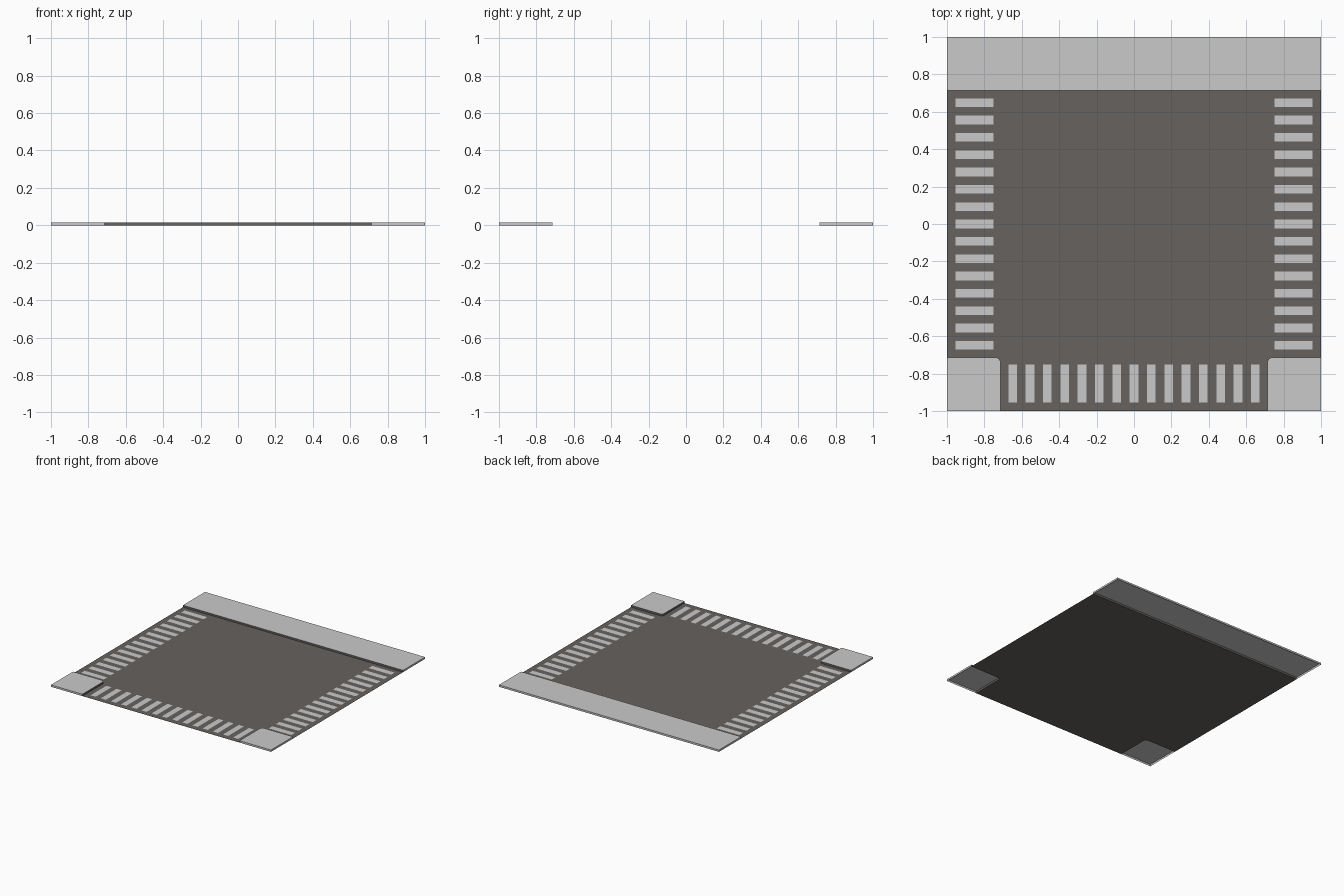
import bpy, bmesh, math

if "Cube" in bpy.data.objects:
    bpy.data.objects.remove(bpy.data.objects["Cube"])

H = 0.0155      # pavement height
E = 0.714       # curb line
R = 0.024       # rounding of the street corners


def material(name, rgb):
    m = bpy.data.materials.new(name)
    m.diffuse_color = (*rgb, 1)
    m.use_nodes = True
    m.node_tree.nodes["Principled BSDF"].inputs["Base Color"].default_value = m.diffuse_color
    return m


asphalt = material("asphalt grey", (0.133, 0.122, 0.112))
light = material("light grey", (0.59, 0.59, 0.59))


def finish(name, bm, mats):
    me = bpy.data.meshes.new(name)
    bm.to_mesh(me)
    bm.free()
    for m in mats:
        me.materials.append(m)
    ob = bpy.data.objects.new(name, me)
    bpy.context.collection.objects.link(ob)
    return ob


def flat(bm, x0, x1, y0, y1, z):
    return bm.faces.new([bm.verts.new(p) for p in
                         ((x0, y0, z), (x1, y0, z), (x1, y1, z), (x0, y1, z))])


def pavement(name, outline):
    """Raised top with side walls, open underneath; curb walls take the road colour."""
    bm = bmesh.new()
    low = [bm.verts.new((x, y, 0)) for x, y in outline]
    top = [bm.verts.new((x, y, H)) for x, y in outline]
    bm.faces.new(top)
    for i in range(len(low)):
        j = (i + 1) % len(low)
        f = bm.faces.new((low[i], low[j], top[j], top[i]))
        c = f.calc_center_median()
        if max(abs(c.x), abs(c.y)) < 0.99:
            f.material_index = 1
    return finish(name, bm, (light, asphalt))


# Road surface: a T shape, leaving out the pavement areas
bm = bmesh.new()
flat(bm, -1, 1, -E, E, 0)
flat(bm, -E, E, -1, -E, 0)
# Small fillets beside the rounded corners
for s in (-1, 1):
    arc = [(s * (E + R - R * math.cos(a)), -E - R + R * math.sin(a))
           for a in (i * math.pi / 8 for i in range(5))]
    f = bm.faces.new([bm.verts.new((x, y, 0)) for x, y in [(s * E, -E)] + arc])
    f.normal_update()
    if f.normal.z < 0:
        f.normal_flip()
finish("road_surface", bm, (asphalt,))

# Back pavement strip
pavement("back_pavement", [(-1, E), (1, E), (1, 1), (-1, 1)])

# Front corner pavements, mirrored left and right
right = [(E, -1), (1, -1), (1, -E)]
right += [(E + R - R * math.sin(a), -E - R + R * math.cos(a))
          for a in (i * math.pi / 8 for i in range(5))]
pavement("front_right_pavement", right)
pavement("front_left_pavement", [(-x, y) for x, y in reversed(right)])

# Zebra crossings: fifteen painted bars on each of three arms
N, STEP, HALF, Z = 15, 0.0926, 0.0232, 0.001
IN, OUT = 0.75, 0.955
centres = [(i - (N - 1) / 2) * STEP for i in range(N)]
arms = {
    "left_crossing": lambda c: (-OUT, -IN, c - HALF, c + HALF),
    "right_crossing": lambda c: (IN, OUT, c - HALF, c + HALF),
    "front_crossing": lambda c: (c - HALF, c + HALF, -OUT, -IN),
}
for name, rect in arms.items():
    bm = bmesh.new()
    for c in centres:
        flat(bm, *rect(c), Z)
    finish(name, bm, (light,))
